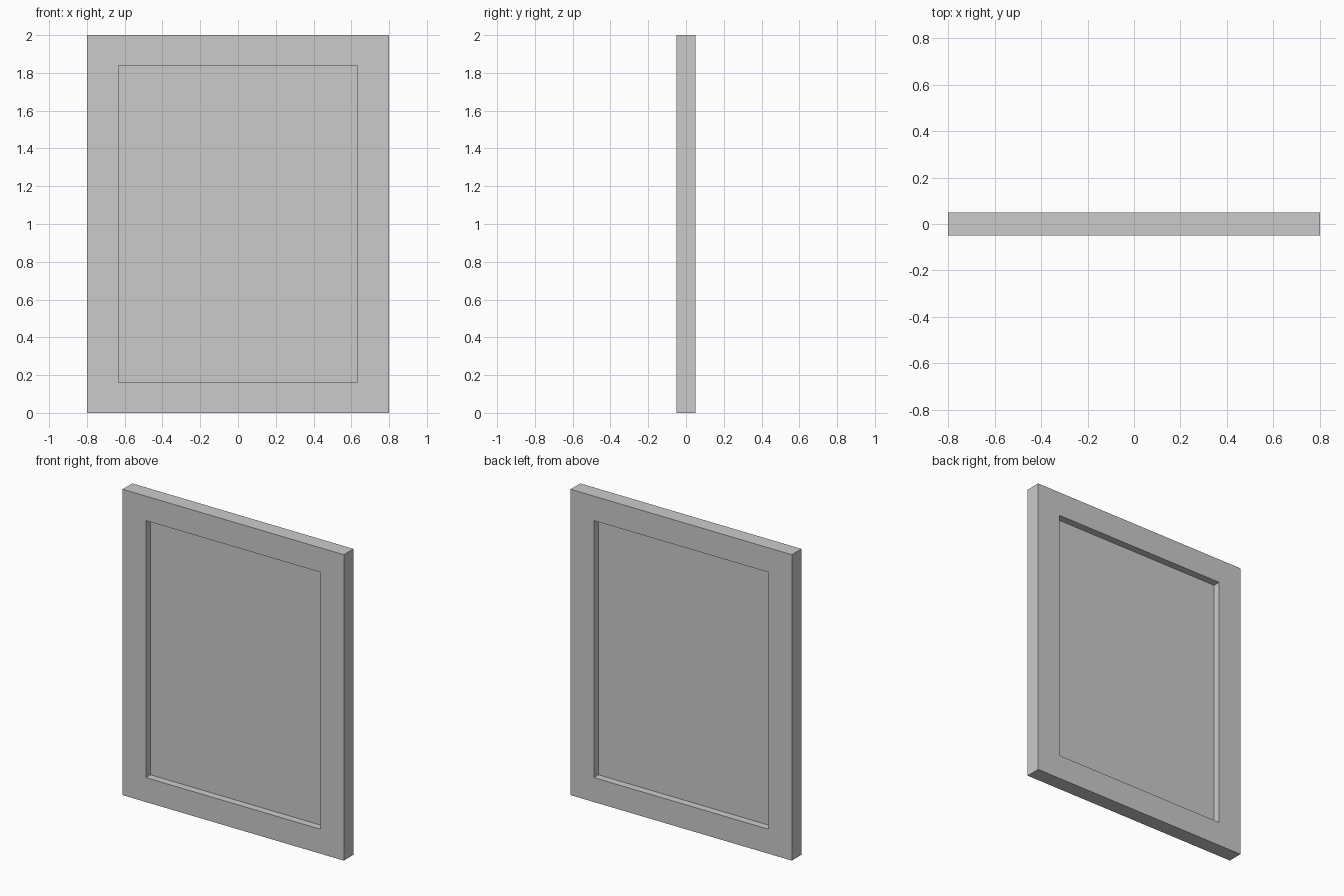
import bpy, bmesh

if "Cube" in bpy.data.objects:
    bpy.data.objects.remove(bpy.data.objects["Cube"])

W, H, D = 0.80, 2.0, 0.05            # half width, height, half depth
IW, Z0, Z1 = 0.632, 0.16, 1.84       # opening half width, bottom, top


def rect_loop(bm, hw, z0, z1, y):
    return [bm.verts.new((x, y, z)) for x, z in
            ((-hw, z0), (hw, z0), (hw, z1), (-hw, z1))]


def finish(bm, name):
    bmesh.ops.recalc_face_normals(bm, faces=bm.faces)
    me = bpy.data.meshes.new(name)
    bm.to_mesh(me)
    bm.free()
    ob = bpy.data.objects.new(name, me)
    bpy.context.collection.objects.link(ob)
    return ob


# Frame: closed ring skinned through four rectangles
bm = bmesh.new()
loops = [rect_loop(bm, W, 0, H, -D), rect_loop(bm, W, 0, H, D),
         rect_loop(bm, IW, Z0, Z1, D), rect_loop(bm, IW, Z0, Z1, -D)]
for i in range(4):
    a, b = loops[i], loops[(i + 1) % 4]
    for k in range(4):
        n = (k + 1) % 4
        bm.faces.new((a[k], a[n], b[n], b[k]))
finish(bm, "frame")

# Thin pane in the middle of the frame, recessed on both sides
bm = bmesh.new()
bmesh.ops.create_cube(bm, size=1)
for v in bm.verts:
    v.co = (v.co.x * 2 * IW, v.co.y * 0.004, (Z0 + Z1) / 2 + v.co.z * (Z1 - Z0))
finish(bm, "pane")
